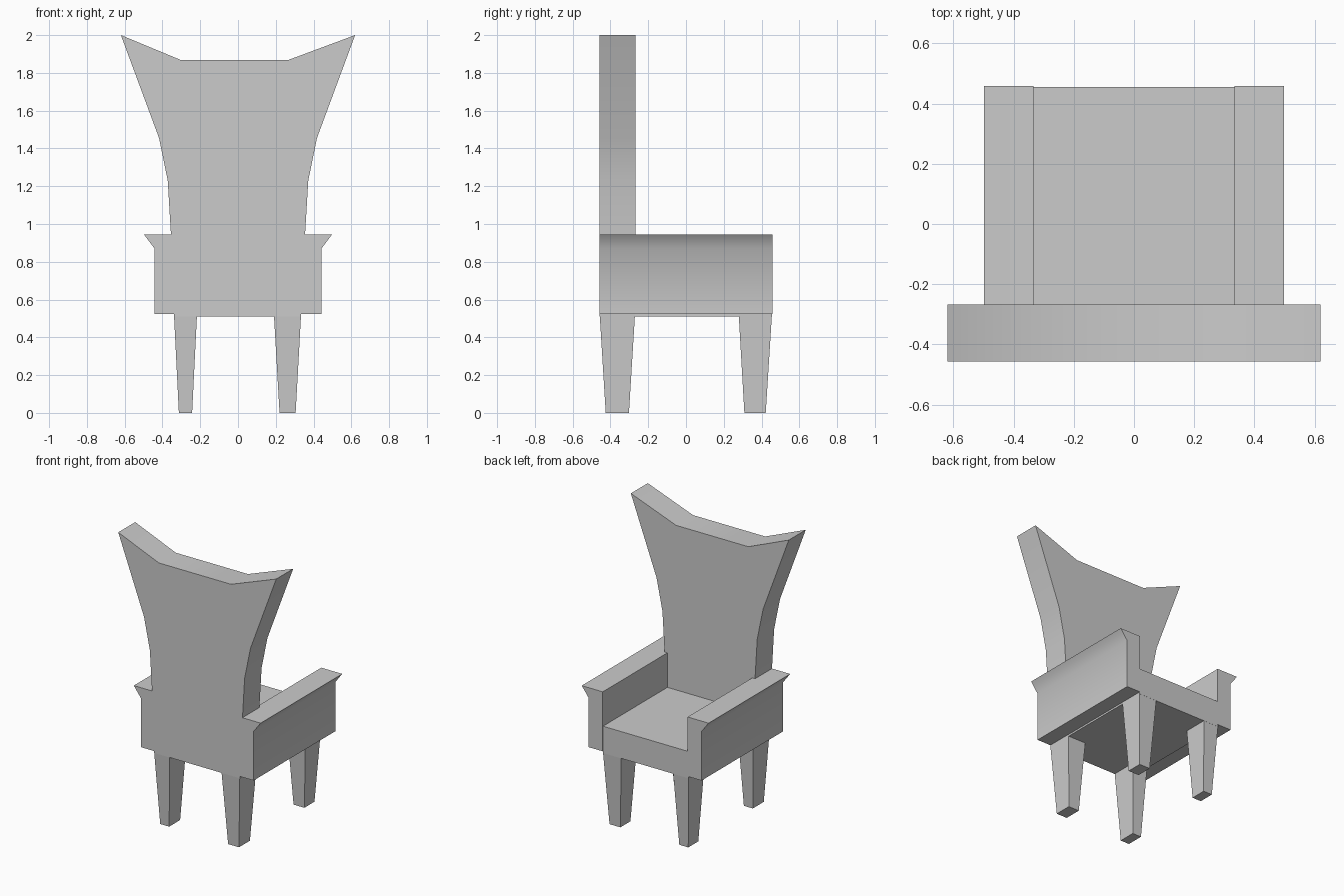
import bpy, bmesh, math

if "Cube" in bpy.data.objects:
    bpy.data.objects.remove(bpy.data.objects["Cube"])

BACK, FRONT = -0.457, 0.455      # the open side of the chair looks towards +y
SEAT_W, SEAT_TOP, SEAT_LOW = 0.333, 0.70, 0.51
ARM_TOP = 0.945


def finish(name, bm):
    bmesh.ops.recalc_face_normals(bm, faces=bm.faces)
    mesh = bpy.data.meshes.new(name)
    bm.to_mesh(mesh)
    bm.free()
    obj = bpy.data.objects.new(name, mesh)
    bpy.context.collection.objects.link(obj)
    bpy.ops.object.select_all(action='DESELECT')
    obj.select_set(True)
    bpy.context.view_layer.objects.active = obj
    bpy.ops.object.shade_smooth_by_angle(angle=math.radians(40))
    return obj


def extrude_xz(name, profile, y0, y1):
    """Solid from an x/z outline, extruded along y."""
    bm = bmesh.new()
    face = bm.faces.new([bm.verts.new((x, y0, z)) for x, z in profile])
    new = bmesh.ops.extrude_face_region(bm, geom=[face])["geom"]
    bmesh.ops.translate(bm, vec=(0, y1 - y0, 0),
                        verts=[v for v in new if isinstance(v, bmesh.types.BMVert)])
    return finish(name, bm)


def tapered_leg(name, top, foot, height):
    """Tapered block between two (x0, x1, y0, y1) rectangles."""
    bm = bmesh.new()
    bmesh.ops.create_cube(bm, size=1)
    for v in bm.verts:
        x0, x1, y0, y1 = top if v.co.z > 0 else foot
        v.co = (x1 if v.co.x > 0 else x0, y1 if v.co.y > 0 else y0,
                height if v.co.z > 0 else 0)
    return finish(name, bm)


# Seat block between the arms
extrude_xz("seat", [(-SEAT_W, SEAT_LOW), (SEAT_W, SEAT_LOW),
                    (SEAT_W, SEAT_TOP), (-SEAT_W, SEAT_TOP)], BACK, FRONT)

# Arms with flared outer lip
arm = [(SEAT_W, 0.523), (0.443, 0.523), (0.443, 0.872), (0.498, ARM_TOP), (SEAT_W, ARM_TOP)]
for side, s in (("left", -1), ("right", 1)):
    extrude_xz(side + "_arm", [(s * x, z) for x, z in arm], BACK, FRONT + 0.003)

# Flared backrest, notched to sit between and on the arms
edge = [(SEAT_W, SEAT_TOP), (SEAT_W, ARM_TOP), (0.355, ARM_TOP),
        (0.372, 1.23), (0.418, 1.455), (0.62, 2.0)]
top = [(0.265, 1.868), (-0.302, 1.868)]
extrude_xz("backrest", edge + top + [(-x, z) for x, z in reversed(edge)], BACK, -0.267)

# Tapered legs: x spans and y spans as (top, foot) pairs
x_spans = {"left": ((-0.339, -0.217), (-0.313, -0.243)),
           "right": ((0.19, 0.334), (0.22, 0.305))}
y_spans = {"back": ((BACK, -0.27), (-0.425, -0.302)),
           "front": ((0.279, FRONT), (0.309, 0.422))}
for side, (xt, xf) in x_spans.items():
    for end, (yt, yf) in y_spans.items():
        tapered_leg(f"{end}_{side}_leg", xt + yt, xf + yf, SEAT_LOW + 0.013)
